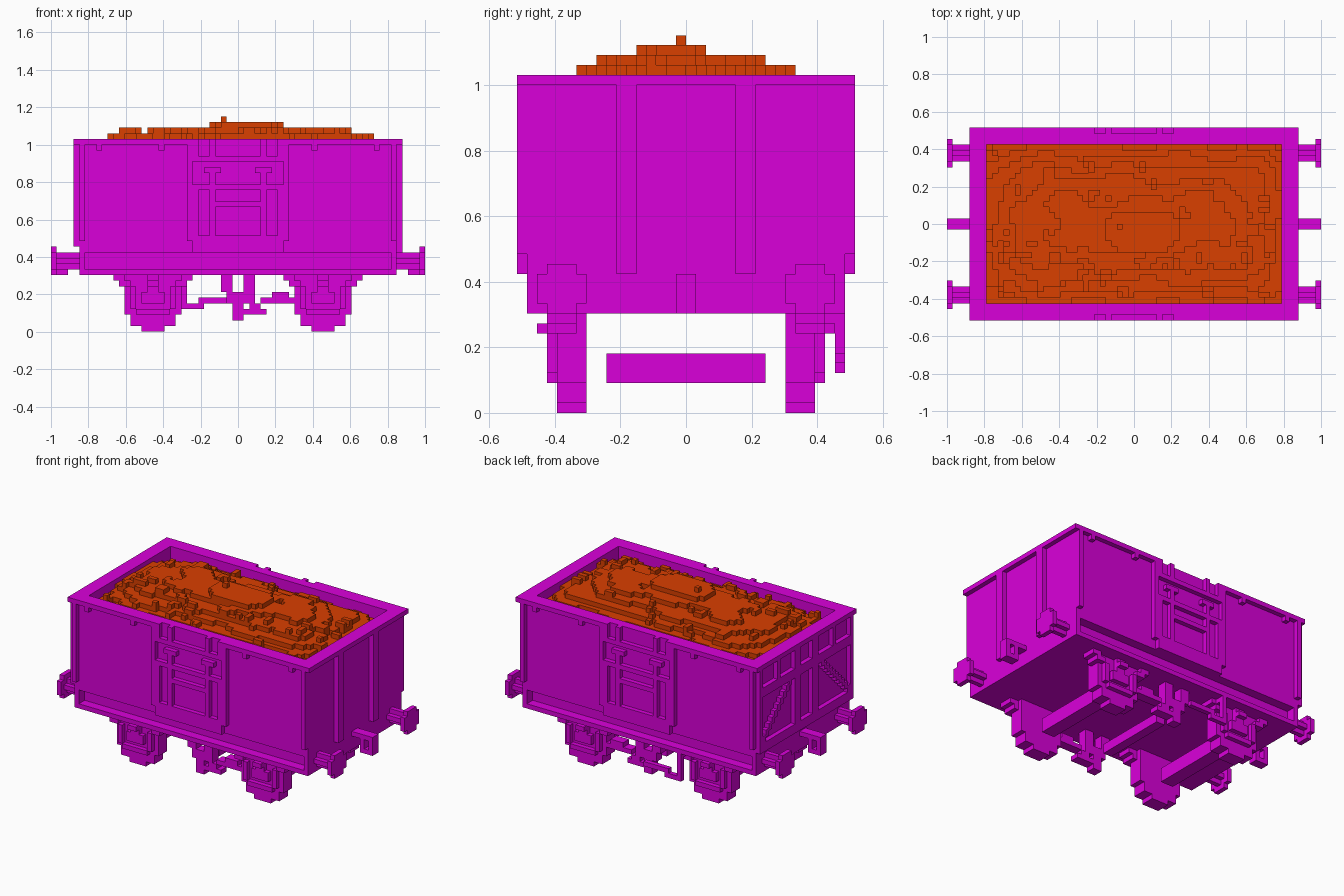
import bpy, bmesh, math, random
from mathutils import Vector

old = bpy.data.objects.get("Cube")
if old:
    bpy.data.objects.remove(old, do_unlink=True)

V = 2 / 66          # edge of one block; all sizes below are in blocks
random.seed(4)


def material(name, rgb):
    m = bpy.data.materials.new(name)
    m.use_nodes = True
    m.diffuse_color = (*rgb, 1)
    m.node_tree.nodes["Principled BSDF"].inputs["Base Color"].default_value = (*rgb, 1)
    return m


PAINT = material("magenta_paint", (0.70, 0.0, 0.70))
LOAD = material("orange_load", (0.70, 0.05, 0.0))


def finish(name, bm, mat):
    me = bpy.data.meshes.new(name)
    bm.to_mesh(me)
    bm.free()
    me.materials.append(mat)
    bpy.context.collection.objects.link(bpy.data.objects.new(name, me))


def blocks(name, boxes, mirror_x=False, mirror_y=False):
    """One object from boxes (x0, x1, y0, y1, z0, z1), optionally mirrored."""
    allb = list(boxes)
    if mirror_x:
        allb += [(-b, -a, c, d, e, f) for a, b, c, d, e, f in allb]
    if mirror_y:
        allb += [(a, b, -d, -c, e, f) for a, b, c, d, e, f in allb]
    bm = bmesh.new()
    for x0, x1, y0, y1, z0, z1 in allb:
        for v in bmesh.ops.create_cube(bm, size=1)["verts"]:
            v.co = Vector(((x0 + x1) / 2 + v.co.x * (x1 - x0),
                           (y0 + y1) / 2 + v.co.y * (y1 - y0),
                           (z0 + z1) / 2 + v.co.z * (z1 - z0))) * V
    finish(name, bm, PAINT)


# Chassis, bottom lips and end plates
blocks("chassis", [(-27, 27, -14, 14, 10, 14)])
blocks("bottom_lip", [(-27, 27, 14, 16, 10, 11)], mirror_y=True)
blocks("end_plate", [(27, 28, -16, 16, 10, 14)], mirror_x=True)

# Body walls and top rim
blocks("side_wall", [(-28, 28, 14, 16, 14, 33)], mirror_y=True)
blocks("end_wall", [(26, 28, -14, 14, 14, 33)], mirror_x=True)
blocks("end_rim", [(26, 29, -17, 17, 33, 34)], mirror_x=True)
blocks("side_rim", [(-26, 26, 14, 16, 33, 34), (-26, -8, 16, 17, 33, 34),
                    (8, 26, 16, 17, 33, 34)], mirror_y=True)
blocks("corner_post", [(27, 28, 16, 17, 16, 33)], mirror_x=True, mirror_y=True)
blocks("rim_gusset", [(x, x + 1, 16, 17, 32, 33) for x in (13, 24)],
       mirror_x=True, mirror_y=True)

# Side doors: raised frame bars around sunken panels, hinges and latches
blocks("door_frame", [(8, 9, 16, 17, 16, 33), (7, 8, 16, 17, 14, 26),
                      (4, 5, 16, 17, 17, 25)], mirror_x=True, mirror_y=True)
blocks("door_rails", [(-7, 7, 16, 17, 14, 17), (-4, 4, 16, 17, 22, 23),
                      (-7, 7, 16, 17, 25, 26), (-8, 8, 16, 17, 30, 31)], mirror_y=True)
blocks("door_latch", [(4, 5, 16, 17, 26, 28), (3, 6, 16, 17, 28, 29)],
       mirror_x=True, mirror_y=True)
blocks("door_hinge", [(4, 5, 16, 17, 31, 34), (7, 8, 16, 17, 31, 34)],
       mirror_x=True, mirror_y=True)

# Plain end: two upright ribs
blocks("end_rib", [(28, 29, 5, 7, 14, 33)], mirror_y=True)

# Braced end: rails, posts and stepped diagonals
blocks("brace_rails", [(-29, -28, -16, 16, 27, 29), (-29, -28, -16, 16, 15, 17)])
blocks("brace_posts", [(-29, -28, 15, 16, 15, 33), (-29, -28, 2, 4, 15, 33),
                       (-29, -28, 9, 10, 29, 33)], mirror_y=True)
blocks("brace_diagonal", [(-29, -28, 14 - i, 15 - i, 17 + i, 18.5 + i)
                          for i in range(10)], mirror_y=True)

# Buffers with cross-shaped shafts, and hoop couplings
blocks("buffer", [(28, 32, 11, 14, 12, 13), (28, 32, 12, 13, 11, 14),
                  (32, 33, 10, 15, 11, 14), (32, 33, 11, 14, 10, 15)],
       mirror_x=True, mirror_y=True)
blocks("coupling", [(28, 33, -1, 1, 13, 14), (30, 33, -1, 1, 10, 11),
                    (30, 31, -1, 1, 11, 13), (32, 33, -1, 1, 11, 13)], mirror_x=True)

# Wheels, axle guards, springs and axles
cx = 15
blocks("wheel", [(cx - h, cx + h, 10, 13, a, b)
                 for h, a, b in ((2, 0, 1), (4, 1, 3), (5, 3, 10))],
       mirror_x=True, mirror_y=True)
blocks("axle_guard", [(cx - 3, cx + 3, 13, 14, 3, 4), (cx - 4, cx - 3, 13, 14, 4, 8),
                      (cx + 3, cx + 4, 13, 14, 4, 8), (cx - 2, cx + 2, 13, 14, 5, 7),
                      (cx - 1, cx + 1, 13, 14, 7, 10), (cx - 1, cx + 1, 14, 15, 8, 9)],
       mirror_x=True, mirror_y=True)
blocks("leaf_spring", [(cx - 7, cx - 5, 11, 14, 9, 10), (cx + 5, cx + 7, 11, 14, 9, 10),
                       (cx - 6, cx - 4, 11, 14, 8, 9), (cx + 4, cx + 6, 11, 14, 8, 9)],
       mirror_x=True, mirror_y=True)
blocks("axle", [(cx - 1.5, cx + 1.5, -8, 8, 3, 6)], mirror_x=True)
blocks("brake_shaft", [(-1, 1, -8, 8, 4, 6)])

# Brake rods and hangers between the wheels, hand lever on one side
blocks("brake_gear", [(-3, -1, 11, 13, 7, 10), (1, 3, 11, 13, 7, 10),
                      (-2, 3, 11, 13, 5, 7), (-1, 1, 11, 13, 2, 5),
                      (0, 5, 11, 13, 3, 4), (2, 4, 11, 13, 4, 5),
                      (4, 10, 11, 13, 5, 6), (6, 9, 11, 13, 6, 7)], mirror_y=True)
blocks("brake_lever", [(-9, -6, 15, 16, 4, 5), (-7, -1, 15, 16, 5, 6),
                       (-10, -9, 15, 16, 4, 10), (-10, -9, 14, 15, 9, 10)])

# Heaped load: broad terraces with scattered lumps towards the edges
NX, NY = 26, 14
h = {}
for i in range(-NX, NX):
    for j in range(-NY, NY):
        x, y = i + 0.5, j + 0.5
        wob = 0.25 * math.sin(x * 0.5 + y * 0.3) + 0.2 * math.sin(y * 0.8 - x * 0.3)
        z = 36.5 - math.hypot(0.024 * y * y, 2.3 * (x / 23) ** 4) + wob
        h[i, j] = min(36, math.floor(z))
        if -5 <= i < 8 and -5 <= j < 2 and abs(i - 1) + abs(j + 1.5) < 8:
            h[i, j] = 37
for _ in range(75):
    i, j = random.randint(-NX, NX - 2), random.randint(-NY, NY - 2)
    w, d = random.choice(((1, 1), (2, 1), (1, 2), (2, 2)))
    for a in range(w):
        for b in range(d):
            if h[i + a, j + b] < 36:
                h[i + a, j + b] += 1
h[-3, -1] = 38

bm = bmesh.new()


def quad(*pts):
    bm.faces.new([bm.verts.new(Vector(p) * V) for p in pts])


BASE = 14
for (i, j), z in h.items():
    quad((i, j, z), (i + 1, j, z), (i + 1, j + 1, z), (i, j + 1, z))
    # Each exposed side faces outwards from the taller column
    sides = (((1, 0), (i + 1, j), (i + 1, j + 1)), ((-1, 0), (i, j + 1), (i, j)),
             ((0, 1), (i + 1, j + 1), (i, j + 1)), ((0, -1), (i, j), (i + 1, j)))
    for (di, dj), p, q in sides:
        low = h.get((i + di, j + dj), BASE)
        if low < z:
            quad((*p, low), (*q, low), (*q, z), (*p, z))
finish("heaped_load", bm, LOAD)
